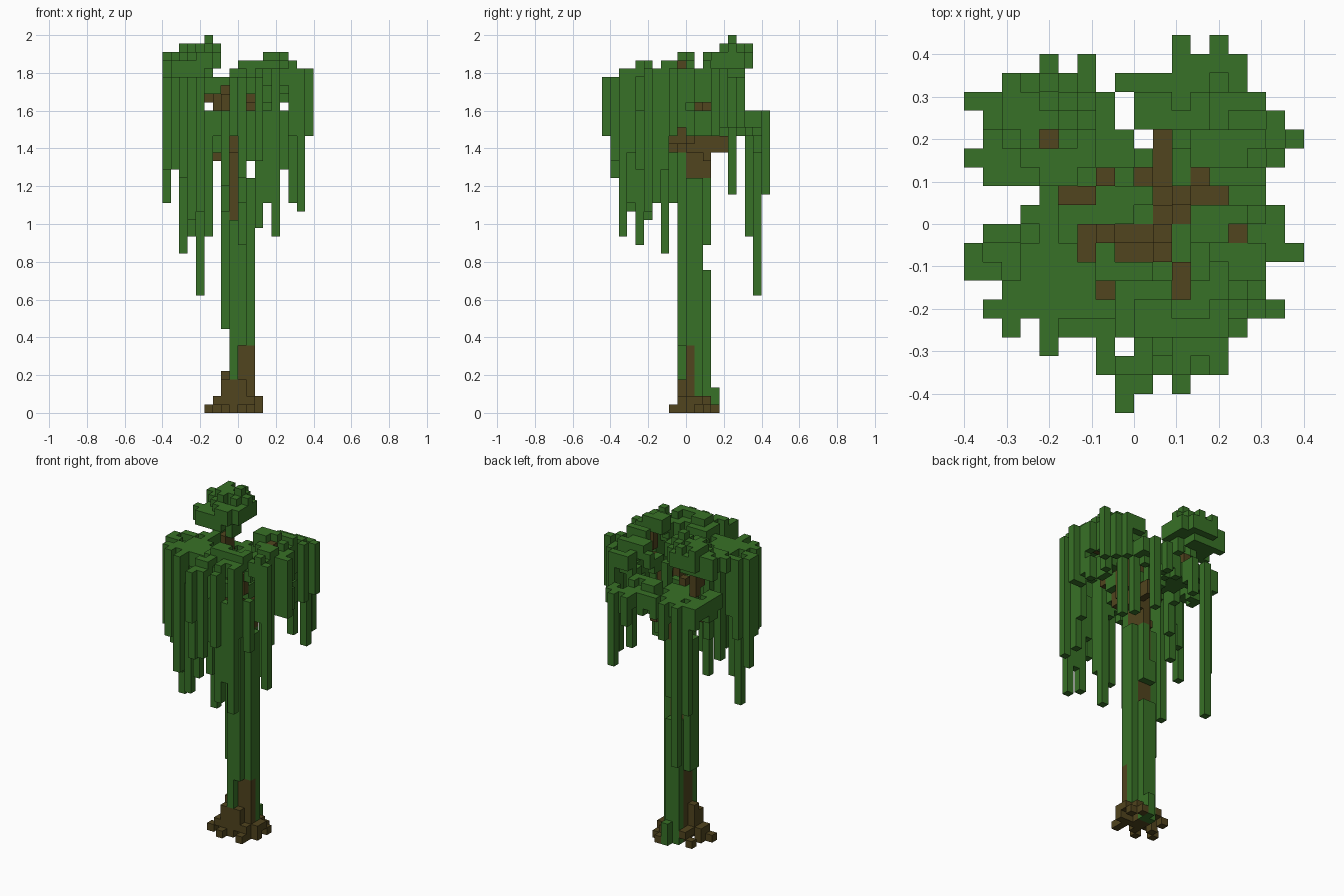
import bpy, bmesh, math, random
from mathutils import Vector

if "Cube" in bpy.data.objects:
    bpy.data.objects.remove(bpy.data.objects["Cube"])

random.seed(4)
U = 2 / 45                       # cube size; grid is 18 x 20 x 45 cubes
ORIGIN = Vector((-9 * U, -10 * U, 0))


def material(name, rgb):
    m = bpy.data.materials.new(name)
    m.diffuse_color = (*rgb, 1)
    m.use_nodes = True
    m.node_tree.nodes["Principled BSDF"].inputs["Base Color"].default_value = m.diffuse_color
    return m


green = material("leaf green", (0.039, 0.165, 0.020))
brown = material("bark brown", (0.082, 0.058, 0.013))

parts, owner = {}, {}


def put(part, i, j, k0, k1=None):
    """Stack cubes of a part at column i, j from layer k0 to k1."""
    for k in range(k0, (k0 if k1 is None else k1) + 1):
        if (i, j, k) not in owner:
            owner[i, j, k] = part
            parts.setdefault(part, set()).add((i, j, k))


# Trunk core and flared foot
for i in (8, 9):
    for j in (10, 11):
        put("trunk", i, j, 0, 33)
for i, j, k in [(9, 9, 3), (10, 9, 1), (10, 10, 7), (7, 10, 4), (7, 9, 3), (8, 9, 3)]:
    put("trunk", i, j, 0 if i in (8, 10) else 1, k)

# Roots: spread cubes on the ground below a ring of higher ones
for i, j in [(5, 9), (10, 8), (7, 8), (11, 10), (11, 12), (6, 12), (10, 13), (6, 10)]:
    put("roots", i, j, 0)
for i, j in [(6, 9), (6, 10), (11, 10), (11, 11), (7, 11), (10, 11), (7, 12), (10, 12)]:
    put("roots", i, j, 1)

# Creepers clinging to the trunk
for i, j, a, b in [(7, 10, 10, 27), (7, 11, 10, 27), (8, 9, 4, 22), (9, 9, 8, 30),
                   (10, 10, 8, 27), (10, 11, 2, 27), (8, 12, 0, 16), (9, 12, 0, 16),
                   (8, 12, 20, 22), (9, 12, 20, 27), (9, 13, 0, 2)]:
    put("trunk_creepers", i, j, a, b)

# Branches: a flat fork, with rising limbs
for i, j, a, b in [(10, 10, 31, 34), (11, 10, 32, 35), (9, 12, 28, 33), (10, 12, 30, 32),
                   (10, 11, 31, 33), (11, 11, 33, 36), (12, 11, 37, 37), (13, 11, 37, 37),
                   (12, 12, 37, 38), (10, 13, 31, 32), (10, 14, 31, 32), (9, 9, 31, 34),
                   (10, 9, 32, 37), (8, 9, 31, 34), (7, 9, 30, 38), (6, 9, 36, 37),
                   (6, 8, 36, 37), (8, 8, 31, 33), (9, 8, 32, 33), (10, 8, 32, 36),
                   (11, 7, 35, 37), (11, 6, 37, 37), (7, 6, 36, 37), (7, 12, 32, 36),
                   (6, 11, 36, 37), (5, 11, 37, 37), (4, 14, 36, 38), (5, 12, 37, 37),
                   (4, 13, 37, 38), (14, 9, 38, 41)]:
    put("branches", i, j, a, b)
bare = {(i, j) for i, j, k in parts["branches"]}
put("branches", 6, 9, 30)

# Leaf cap outline: first and last column for each row, front to back
SPANS = [(8, 8), (8, 9), (7, 13), (9, 13), (4, 14), (1, 16), (2, 15), (0, 15), (0, 17),
         (1, 16), (3, 16), (4, 15), (2, 15), (2, 16), (2, 17), (2, 16), (2, 15), (2, 14), (11, 14)]
GAPS = {(8, 15), (8, 16), (9, 14), (7, 17)}
cap = {(i, j) for j, (a, b) in enumerate(SPANS) for i in range(a, b + 1)} - GAPS
cap |= {(11, 1), (4, 3), (7, 3), (2, 4), (4, 18), (6, 18), (11, 19), (13, 19)}
LOW_RIM = {(5, 4), (6, 4), (7, 2), (7, 3), (7, 4), (10, 2), (12, 2), (14, 4)}


def cap_top(i, j):
    """Number of layers below the top of the leaf cap."""
    d = math.hypot(i - 8.5, j - 9.5)
    if j >= 17 or (j >= 12 and i <= 8) or (i, j) in LOW_RIM:
        return 36
    if 4 <= i <= 7 and 4 <= j <= 8 and d > 3:
        return 40
    if d < 3 or (5 <= i <= 7 and 9 <= j <= 11):          # sunken middle
        return 36
    if i >= 8 and j <= 6:                                # front lobe
        return min(40 + (j >= 2) + (4 <= j <= 5), 41 if i == 8 or i > 15 else 42)
    if 12 <= i <= 14 and 9 <= j <= 10:                   # right lobe peak
        return 43
    if d < 4.5:
        return 39
    if j >= 15:
        return 40 if i >= 13 else 37
    if i >= 11:                                          # right lobe
        return 41 if i > 15 or j == 11 or j > 12 else 42
    return 40                                            # left lobe


# Hanging strands: lowest layer of the long ones
LONG = {(0, 8): 25, (1, 5): 29, (2, 7): 19, (3, 17): 21, (4, 18): 14, (5, 4): 21, (4, 3): 24,
        (3, 5): 23, (13, 2): 21, (11, 2): 22, (11, 6): 22, (12, 2): 25, (14, 4): 29,
        (15, 6): 25, (16, 5): 24, (17, 8): 33, (8, 0): 33, (8, 1): 33, (9, 8): 19,
        (13, 19): 26, (11, 19): 32, (13, 15): 27, (9, 4): 20, (7, 3): 24, (9, 3): 25,
        (1, 9): 29, (3, 10): 26, (2, 4): 28, (7, 2): 27, (6, 18): 31, (15, 15): 26,
        (8, 2): 33, (8, 4): 33, (11, 1): 30, (6, 4): 33, (5, 5): 38}

for i, j in sorted(cap):
    if (i, j) in bare:
        continue
    t = cap_top(i, j)
    rim = any(n not in cap for n in ((i + 1, j), (i - 1, j), (i, j + 1), (i, j - 1)))
    if not rim and t != 39 and not 5 <= i <= 7 and random.random() < 0.25:   # uneven leaves
        t -= 1
    put("leaf_cap", i, j, t - (1 if i == 7 and t == 40 else 2), t - 1)
    low = LONG.get((i, j))
    if low is None and rim:
        if i > 9 and 10 <= j <= 12:
            put("hanging_strands", i, j, 33, 35)
            low = 37
        elif (j >= 8 and i > 9) or j >= 12:
            low = random.choice((33, 34))
        else:
            low = random.randint(28, 34)
    if low is not None:
        put("hanging_strands", i, j, low, t - 1)

# Raised leaf clump at the back left, open above one limb
for j, (a, b) in zip(range(12, 18), [(1, 5), (0, 6), (1, 6), (1, 6), (0, 6), (2, 5)]):
    for i in range(a, b + 1):
        if (i, j) == (4, 14):
            continue
        inner = 2 <= i <= 6 and j >= 14 and i + j <= 21
        base = 41 if j == 17 or i >= 5 else 40
        put("upper_clump", i, j, base, 43 if inner and (i + j) % 4 else 42 if i + j > 15 else 41)
for i, j in [(3, 13), (5, 13), (5, 14), (3, 14)]:
    put("upper_clump", i, j, 39, 40)
put("upper_clump", 5, 15, 43, 44)

# Turn each part into a mesh of its exposed cube sides
SIDES = [Vector(v) for v in ((1, 0, 0), (-1, 0, 0), (0, 1, 0), (0, -1, 0), (0, 0, 1), (0, 0, -1))]
for name, cells in parts.items():
    bm = bmesh.new()
    for c in sorted(cells):
        centre = Vector(c) + Vector((0.5, 0.5, 0.5))
        for n in SIDES:
            if tuple(int(v) for v in Vector(c) + n) in owner:
                continue
            u = Vector((n.y, n.z, n.x))
            w = n.cross(u)
            ring = [centre + (n + u * a + w * b) / 2 for a, b in ((-1, -1), (1, -1), (1, 1), (-1, 1))]
            bm.faces.new([bm.verts.new(p * U + ORIGIN) for p in ring])
    bmesh.ops.remove_doubles(bm, verts=bm.verts, dist=U / 100)
    mesh = bpy.data.meshes.new(name)
    bm.to_mesh(mesh)
    bm.free()
    mesh.materials.append(brown if name in ("trunk", "roots", "branches") else green)
    bpy.context.collection.objects.link(bpy.data.objects.new(name, mesh))
